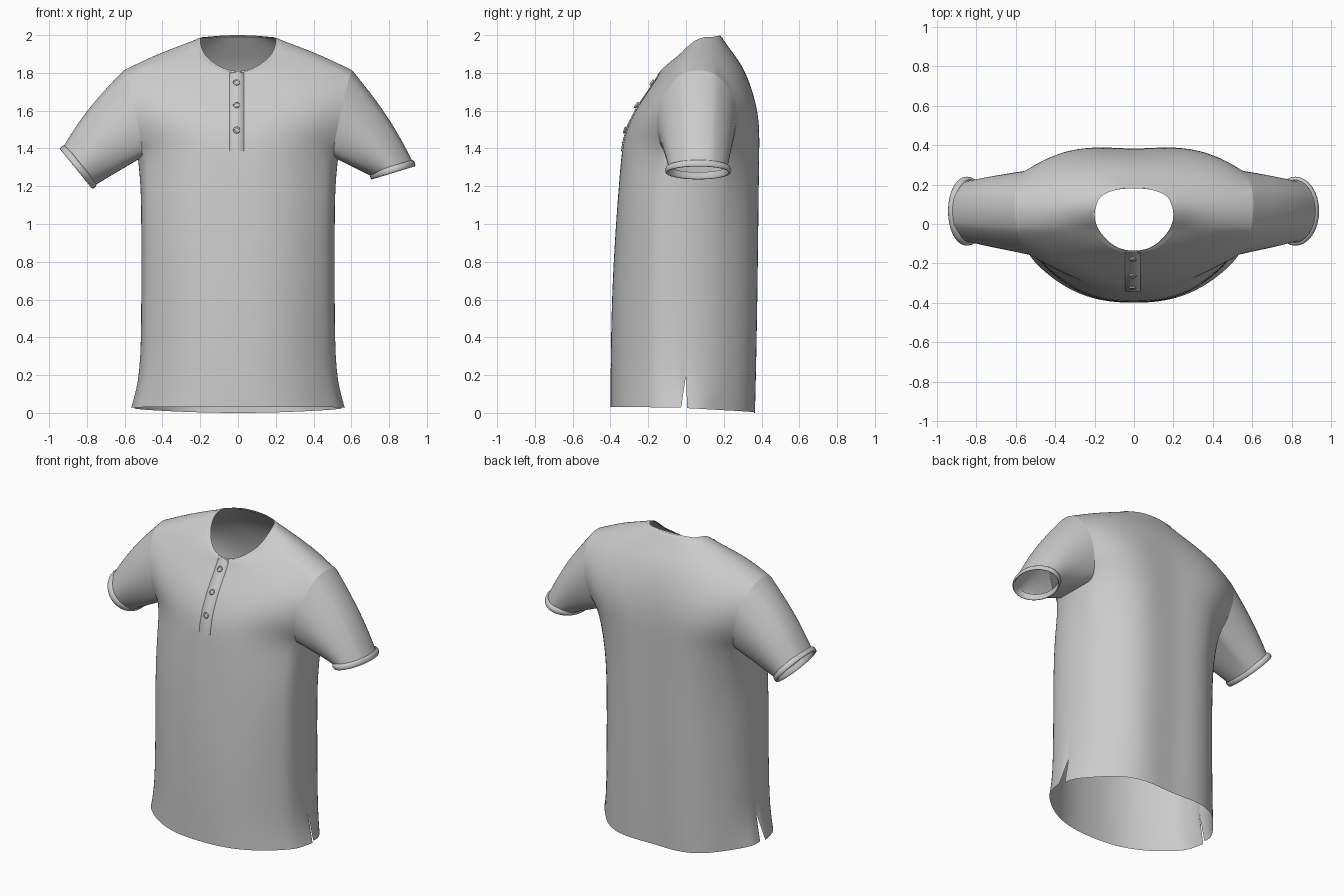
import bpy, bmesh, math
from mathutils import Vector as V

if "Cube" in bpy.data.objects:
    bpy.data.objects.remove(bpy.data.objects["Cube"])

NF = 6                      # columns per section: front, side, back
SIDE, HALF = 9, 18          # side-seam column and columns per half
FULL = 2 * HALF


def loft(name, loops, closed=True, skip=lambda r, c: False, levels=2, edit=None):
    """Skin a list of point loops and smooth it."""
    bm = bmesh.new()
    g = [[bm.verts.new(p) for p in lp] for lp in loops]
    n = len(loops[0])
    for r in range(len(g) - 1):
        for c in range(n if closed else n - 1):
            if not skip(r, c):
                d = (c + 1) % n
                bm.faces.new((g[r][c], g[r][d], g[r + 1][d], g[r + 1][c]))
    bmesh.ops.recalc_face_normals(bm, faces=bm.faces)
    if edit:
        edit(bm)
    bmesh.ops.delete(bm, geom=[v for v in bm.verts if not v.link_faces], context='VERTS')
    for f in bm.faces:
        f.smooth = True
    me = bpy.data.meshes.new(name)
    bm.to_mesh(me)
    bm.free()
    ob = bpy.data.objects.new(name, me)
    bpy.context.collection.objects.link(ob)
    if levels:
        m = ob.modifiers.new("smooth", 'SUBSURF')
        m.levels = m.render_levels = levels
    return ob


def lerp(a, b, t):
    return a + (b - a) * t


def ring(cfy, cfz, ax, ay, az, sx, sz, bx, by, bz, cby, cbz, blade=.2):
    """Closed loop through centre front, front side, side seam, back side, centre back."""
    h = []
    for i in range(NF):
        u = i / NF
        h.append(V((ax * u, lerp(cfy, ay, u ** 2.5), lerp(cfz, az, u ** 2.2))))
    for i in range(NF):
        u = i / NF
        k = 1 - (2 * u - 1) ** 2
        h.append(V((lerp(ax, bx, u) + k * (sx - (ax + bx) / 2), lerp(ay, by, u),
                    lerp(az, bz, u) + k * (sz - (az + bz) / 2))))
    for i in range(NF + 1):
        u = 1 - i / NF
        h.append(V((bx * u, lerp(cby, by, u ** 2.8) + blade * u * u * (1 - u),
                    lerp(cbz, bz, u * u))))
    return h + [V((-p.x, p.y, p.z)) for p in h[-2:0:-1]]


def level(z, yf, yb, sx):
    return ring(yf, z, sx - .03, -.19, z, sx, z, sx - .06, .19, z, yb, z)


# torso loops, hem to neckline
rings = [
    ring(-.40, .03, .52, -.18, .03, .565, .025, .47, .18, .015, .36, 0),
    level(.20, -.40, .365, .515),
    level(.6, -.395, .373, .512),
    level(1.0, -.372, .378, .512),
    ring(-.353, 1.24, .485, -.165, 1.2, .515, 1.2, .465, .21, 1.2, .38, 1.25),
    ring(-.338, 1.42, .50, -.12, 1.37, .53, 1.34, .495, .22, 1.37, .383, 1.43),
    ring(-.31, 1.52, .525, -.165, 1.5, .55, 1.5, .535, .275, 1.5, .378, 1.56),
    ring(-.26, 1.62, .555, -.145, 1.65, .58, 1.65, .57, .27, 1.66, .355, 1.70, .1),
    ring(-.19, 1.72, .59, -.05, 1.78, .605, 1.815, .60, .18, 1.78, .305, 1.83, 0),
    ring(-.16, 1.765, .40, -.03, 1.88, .41, 1.91, .40, .16, 1.89, .245, 1.91, 0),
    ring(-.135, 1.81, .18, -.03, 1.90, .20, 1.975, .17, .14, 1.99, .18, 2.0, 0),
]
A, D = 5, 8                 # armhole spans these rings


def in_armhole(r, c):
    c = min(c, FULL - 1 - c)
    return A <= r < D and NF <= c < 2 * NF


def cut_slits(bm):
    """Open the side seams at the hem, with crisp corners."""
    crease = bm.verts.layers.float.new('crease_vert')
    for c in (SIDE, FULL - SIDE):
        ends = [min(bm.verts, key=lambda v: (v.co - rings[r][c]).length) for r in (0, 1)]
        ends[1][crease] = 1
        bmesh.ops.split_edges(bm, edges=[bm.edges.get(ends)])
    for v in bm.verts:
        if v.co.z < .1 and abs(v.co.x) > .56:
            back = sum(f.calc_center_median().y for f in v.link_faces) > .02
            v.co.y = .006 if back else -.026
            v.co.x *= .97 if back else 1
            v[crease] = 1


loft("shirt_body", rings, skip=in_armhole, edit=cut_slits)


# sleeves and rolled cuffs; each side hangs a little differently
def sleeve(side, s, centre, up):
    edge = [rings[r][c] for r in range(A, D + 1) for c in range(NF, 2 * NF + 1)
            if r in (A, D) or c in (NF, 2 * NF)]
    hole = sorted(((math.atan2((p.z - 1.58) / .23, (p.y - .06) / .22), p) for p in edge),
                  key=lambda q: q[0])
    centre, up, wide = V(centre), V(up), V((0, .165, 0))
    n = up.cross(wide).normalized()
    n = -n if n.z > 0 else n

    def end(a, k=1, off=0):
        return centre + (up * math.sin(a) + wide * math.cos(a)) * k + n * off

    loops = []
    for i in range(6):
        t = i / 5
        lp = []
        for a, p in hole:
            q = V((p.x * s, p.y, p.z)).lerp(end(a), t)
            q.x += s * .025 * math.sin(math.pi * t) * (.5 + .5 * math.sin(a))
            lp.append(q)
        loops.append(lp)
    loft("sleeve_" + side, loops)
    prof = [(.99, -.02), (1.07, -.016), (1.10, .004), (1.06, .02), (.98, .016), (.95, -.02)]
    loft("cuff_" + side,
         [[end(i * math.tau / 16, k, o) for i in range(16)] for k, o in prof], levels=1)


sleeve("left", 1, (.818, .065, 1.287), (.112, 0, .034))
sleeve("right", -1, (-.845, .065, 1.303), (-.083, 0, .102))

# neckline band, laid just over the neck edge
inner, top, low = [], [], []
for p, q in zip(rings[-1], rings[-2]):
    d = (q - p).normalized()
    out = V((p.x, p.y - .03, .12)).normalized()
    inner.append(p + d * .012 - out * .005)
    top.append(p + out * .001 - V((0, 0, .002)))
    low.append(p + d * .028 + out * .003)
loft("neck_band", [inner, top, low], levels=1)


# button placket down the centre front
def front(z):
    """Point and outward normal on the centre-front line."""
    pts = [r[0] for r in rings]
    for a, b in zip(pts, pts[1:]):
        if a.z <= z <= b.z:
            t = (b - a).normalized()
            return a.lerp(b, (z - a.z) / (b.z - a.z)), V((0, -t.z, t.y))


strip = []
for i in range(10):
    p, n = front(lerp(1.385, 1.80, i / 9))
    strip.append([p + V((x, 0, 0)) + n * o for x, o in
                  ((-.046, -.006), (-.045, .002), (-.008, .003), (.032, .002), (.033, -.006))])
loft("placket", strip, closed=False, levels=0)

# buttons: disc with a raised rim
for i, z in enumerate((1.745, 1.625, 1.495)):
    p, n = front(z)
    rot = n.to_track_quat('Z', 'Y').to_euler()
    at = p + n * .006 + V((-.007, 0, 0))
    bpy.ops.mesh.primitive_cylinder_add(vertices=16, radius=.015, depth=.010,
                                        location=at, rotation=rot)
    bpy.context.object.name = f"button_{i + 1}"
    bpy.ops.mesh.primitive_torus_add(major_segments=16, minor_segments=6, major_radius=.014,
                                     minor_radius=.005, location=at + n * .003, rotation=rot)
    bpy.context.object.name = f"button_rim_{i + 1}"
    bpy.ops.object.shade_smooth()
